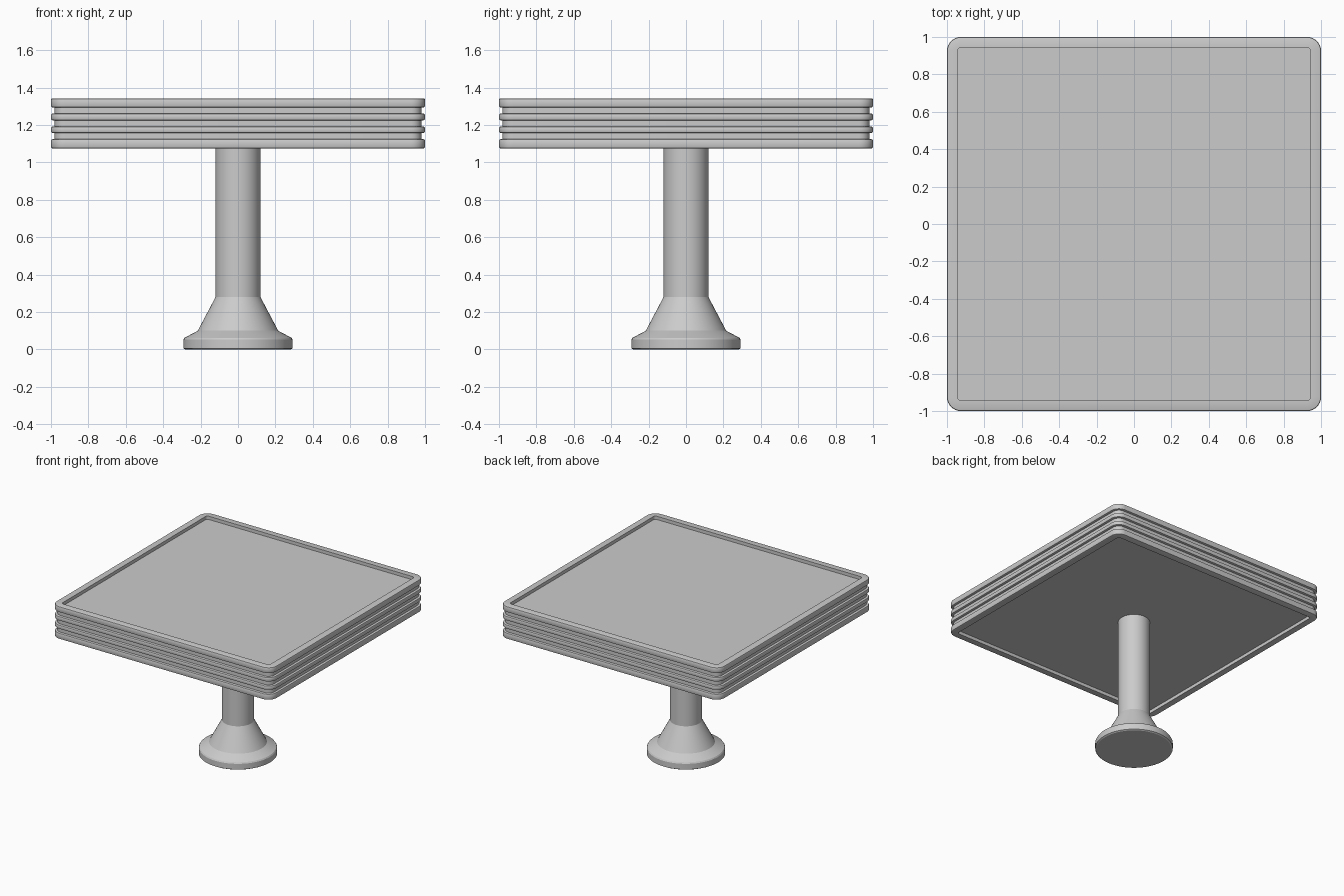
import bpy, bmesh, math

if "Cube" in bpy.data.objects:
    bpy.data.objects.remove(bpy.data.objects["Cube"])


def loft(name, rings, angle=35):
    """Skin a stack of closed point rings and cap both ends."""
    bm = bmesh.new()
    loops = [[bm.verts.new(p) for p in ring] for ring in rings]
    n = len(loops[0])
    for a, b in zip(loops, loops[1:]):
        for i in range(n):
            j = (i + 1) % n
            bm.faces.new((a[i], a[j], b[j], b[i]))
    bm.faces.new(loops[0][::-1])
    bm.faces.new(loops[-1])
    bmesh.ops.recalc_face_normals(bm, faces=bm.faces[:])
    me = bpy.data.meshes.new(name)
    bm.to_mesh(me)
    bm.free()
    ob = bpy.data.objects.new(name, me)
    bpy.context.collection.objects.link(ob)
    bpy.ops.object.select_all(action='DESELECT')
    ob.select_set(True)
    bpy.context.view_layer.objects.active = ob
    bpy.ops.object.shade_smooth_by_angle(angle=math.radians(angle))
    return ob


def circle(r, z, n=64):
    return [(r * math.cos(2 * math.pi * i / n), r * math.sin(2 * math.pi * i / n), z)
            for i in range(n)]


def rounded_square(h, z, steps=8):
    """Square of half-width h; corners share one centre so rings stay parallel."""
    c = 0.925
    r = h - c
    pts = []
    for k, (sx, sy) in enumerate([(1, 1), (-1, 1), (-1, -1), (1, -1)]):
        for s in range(steps + 1):
            a = math.pi / 2 * (k + s / steps)
            pts.append((sx * c + r * math.cos(a), sy * c + r * math.sin(a), z))
    return pts


# Table top: recessed faces, two raised rims and stacked rounded edge bands
b = 0.008
rim, groove = 0.944, 0.98
profile = [(rim, 1.102), (rim, 1.075)]
bands = [(1.075, 1.124), (1.157, 1.191), (1.225, 1.261), (1.294, 1.342)]
for i, (lo, hi) in enumerate(bands):
    if i:
        profile.append((groove, lo))
    profile += [(1 - b, lo), (1 - b * 0.3, lo + b * 0.3), (1, lo + b),
                (1, hi - b), (1 - b * 0.3, hi - b * 0.3), (1 - b, hi)]
    if i < len(bands) - 1:
        profile.append((groove, hi))
profile += [(rim, 1.342), (rim, 1.315)]
loft("table_top", [rounded_square(h, z) for h, z in profile])

# Pedestal: round column flaring into a stepped foot
pedestal = [(0.282, 0), (0.292, 0.006), (0.292, 0.052), (0.286, 0.062),
            (0.215, 0.10), (0.12, 0.28), (0.12, 1.102)]
loft("pedestal", [circle(r, z) for r, z in pedestal], 25)
